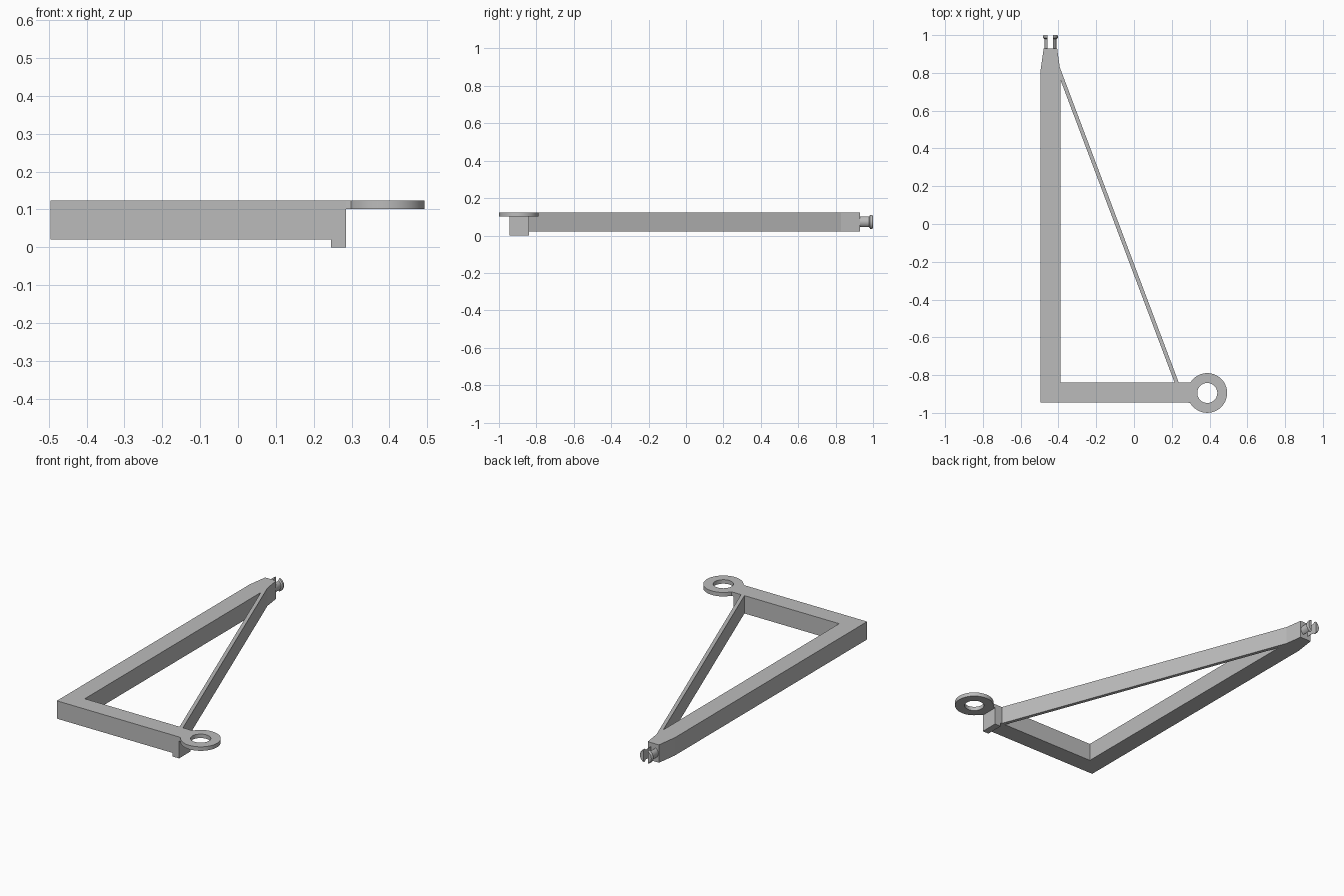
import bpy, bmesh, math

cube = bpy.data.objects.get("Cube")
if cube:
    bpy.data.objects.remove(cube, do_unlink=True)

grey = bpy.data.materials.new("plain grey")
grey.use_nodes = True
grey.diffuse_color = (0.5, 0.5, 0.5, 1)
grey.node_tree.nodes["Principled BSDF"].inputs["Base Color"].default_value = (0.5, 0.5, 0.5, 1)


def finish(name, bm, smooth=False):
    bmesh.ops.recalc_face_normals(bm, faces=bm.faces[:])
    mesh = bpy.data.meshes.new(name)
    bm.to_mesh(mesh)
    bm.free()
    mesh.materials.append(grey)
    ob = bpy.data.objects.new(name, mesh)
    bpy.context.collection.objects.link(ob)
    if smooth:
        shade(ob)
    return ob


def shade(ob):
    bpy.ops.object.select_all(action='DESELECT')
    ob.select_set(True)
    bpy.context.view_layer.objects.active = ob
    bpy.ops.object.shade_smooth_by_angle(angle=math.radians(30))


def loft(name, rings, smooth=False):
    """Closed solid through a series of equal-length rings of points."""
    bm = bmesh.new()
    loops = [[bm.verts.new(p) for p in ring] for ring in rings]
    n = len(loops[0])
    for a, b in zip(loops, loops[1:]):
        for i in range(n):
            j = (i + 1) % n
            bm.faces.new((a[i], a[j], b[j], b[i]))
    bm.faces.new(loops[0])
    bm.faces.new(loops[-1])
    return finish(name, bm, smooth)


def prism(name, outline, z0, z1, smooth=False):
    return loft(name, [[(x, y, z) for x, y in outline] for z in (z0, z1)], smooth)


LEFT, INNER, FRONT, BACK = -0.495, -0.39, -0.945, -0.84
BOTTOM, TOP, END = 0.021, 0.124, 0.285

# L-shaped frame: long post with tapered tip, and short front arm
prism("frame", [(LEFT, FRONT), (END, FRONT), (END, BACK), (INNER, BACK),
                (INNER, 0.81), (-0.407, 0.93), (-0.478, 0.93), (LEFT, 0.81)],
      BOTTOM, TOP)

# Thin diagonal brace
prism("brace", [(INNER, 0.765), (0.215, BACK), (0.237, BACK),
                (-0.393, 0.83), (INNER, 0.81)], BOTTOM, TOP)

# Foot under the free end of the arm
prism("foot", [(0.245, FRONT), (END, FRONT), (END, BACK), (0.245, BACK)], 0, BOTTOM)

# Eyelet: neck and round tab with a hole
cx, cy, radius, hole = 0.388, -0.8945, 0.105, 0.053
start = math.asin((BACK - cy) / radius)
sweep = 2 * (math.pi - start)
arc = [math.pi + start + sweep * i / 60 for i in range(61)]
outline = [(END, BACK), (END, FRONT)]
outline += [(cx + radius * math.cos(a), cy + radius * math.sin(a)) for a in arc]
eyelet = prism("eyelet", outline, 0.101, TOP)
turns = [math.tau * i / 48 for i in range(48)]
cutter = prism("eyelet_cutter",
               [(cx + hole * math.cos(a), cy + hole * math.sin(a)) for a in turns], 0, 0.3)
cut = eyelet.modifiers.new("hole", 'BOOLEAN')
cut.operation, cut.solver, cut.object = 'DIFFERENCE', 'EXACT', cutter
bpy.ops.object.select_all(action='DESELECT')
eyelet.select_set(True)
bpy.context.view_layer.objects.active = eyelet
bpy.ops.object.modifier_apply(modifier=cut.name)
bpy.data.objects.remove(cutter, do_unlink=True)
shade(eyelet)

# Split snap pin at the tip: two half-round prongs with a flange
px, pz, gap = -0.4425, 0.0725, 0.015
stations = [(0.93, 0.032), (0.979, 0.032), (0.985, 0.040), (0.994, 0.040), (1.0, 0.036)]
for name, side in (("left_prong", 1), ("right_prong", -1)):
    rings = []
    for y, r in stations:
        half = math.acos(gap / r)
        angles = [half * (i / 10 - 1) for i in range(21)]
        rings.append([(px + side * r * math.cos(a), y, pz + r * math.sin(a)) for a in angles])
    loft(name, rings, smooth=True)
